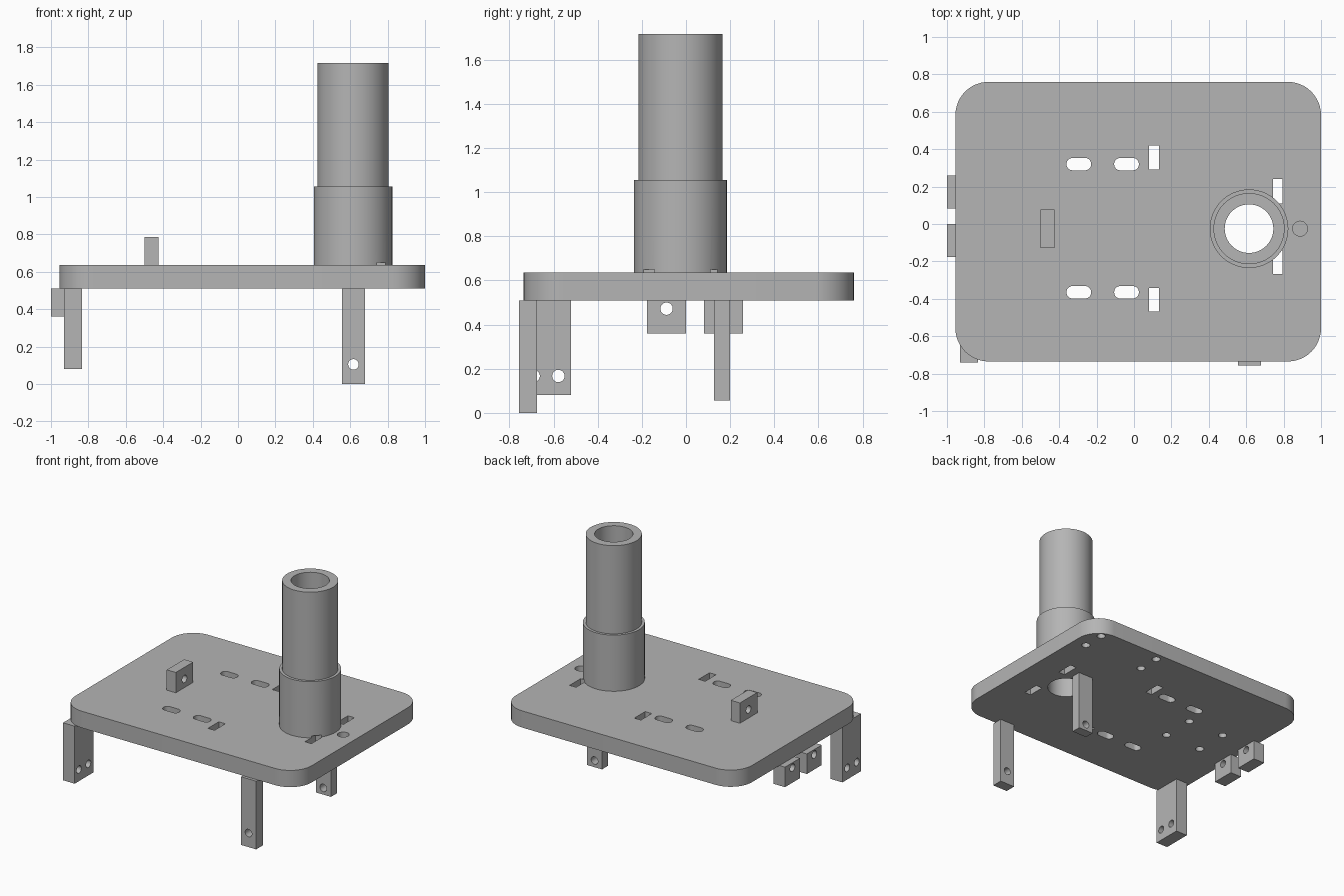
import bpy, bmesh, math
from mathutils import Matrix, Vector

cube = bpy.data.objects.get("Cube")
if cube:
    bpy.data.objects.remove(cube)

grey = bpy.data.materials.new("plain grey")
grey.use_nodes = True
grey.diffuse_color = (0.46, 0.46, 0.46, 1)
grey.node_tree.nodes["Principled BSDF"].inputs["Base Color"].default_value = (0.46, 0.46, 0.46, 1)

BOTTOM, TOP = 0.51, 0.635          # plate heights
TUBE_X, TUBE_Y, BORE = 0.615, -0.025, 0.13


def make(name, bm):
    bmesh.ops.recalc_face_normals(bm, faces=bm.faces)
    mesh = bpy.data.meshes.new(name)
    bm.to_mesh(mesh)
    bm.free()
    obj = bpy.data.objects.new(name, mesh)
    bpy.context.collection.objects.link(obj)
    mesh.materials.append(grey)
    return obj


def add_box(bm, x, y, z):
    """Box from three (low, high) ranges."""
    size = [b - a for a, b in (x, y, z)]
    mid = Vector([(a + b) / 2 for a, b in (x, y, z)])
    bmesh.ops.create_cube(bm, size=1, matrix=Matrix.Translation(mid) @ Matrix.Diagonal((*size, 1)))


def add_rod(bm, centre, radius, length, axis="Z", sides=32):
    turn = {"X": Matrix.Rotation(math.pi / 2, 4, "Y"),
            "Y": Matrix.Rotation(math.pi / 2, 4, "X"), "Z": Matrix.Identity(4)}[axis]
    bmesh.ops.create_cone(bm, cap_ends=True, segments=sides, radius1=radius, radius2=radius,
                          depth=length, matrix=Matrix.Translation(centre) @ turn)


def add_rounded(bm, x, y, z, radius, steps=12):
    """Upright prism with rounded corners."""
    corners = [(x[1], y[1], 1, 1), (x[0], y[1], -1, 1), (x[0], y[0], -1, -1), (x[1], y[0], 1, -1)]
    verts = []
    for quarter, (cx, cy, sx, sy) in enumerate(corners):
        for i in range(steps + 1):
            a = (quarter + i / steps) * math.pi / 2
            verts.append(bm.verts.new((cx - sx * radius + radius * math.cos(a),
                                       cy - sy * radius + radius * math.sin(a), z[0])))
    face = bm.faces.new(verts)
    new = bmesh.ops.extrude_face_region(bm, geom=[face])["geom"]
    bmesh.ops.translate(bm, vec=(0, 0, z[1] - z[0]),
                        verts=[v for v in new if isinstance(v, bmesh.types.BMVert)])


def cut(obj, cutter_bm):
    """Subtract the cutter and bake the result into the part."""
    cutter = make("cutter", cutter_bm)
    cutter.hide_render = True
    mod = obj.modifiers.new("cut", "BOOLEAN")
    mod.operation, mod.solver, mod.object = "DIFFERENCE", "EXACT", cutter
    bpy.context.view_layer.update()
    graph = bpy.context.evaluated_depsgraph_get()
    mesh = bpy.data.meshes.new_from_object(obj.evaluated_get(graph))
    obj.modifiers.clear()
    obj.data = mesh
    bpy.data.objects.remove(cutter)


def smooth(obj):
    bpy.ops.object.select_all(action="DESELECT")
    obj.select_set(True)
    bpy.context.view_layer.objects.active = obj
    bpy.ops.object.shade_smooth_by_angle(angle=math.radians(30))


def drilled_block(name, x, y, z, axis, holes):
    """Box with round holes drilled right through along one axis."""
    bm = bmesh.new()
    add_box(bm, x, y, z)
    obj = make(name, bm)
    tool = bmesh.new()
    for centre in holes:
        add_rod(tool, centre, 0.028, 0.4, axis)
    cut(obj, tool)
    smooth(obj)


def add_tube_slots(bm):
    for y in ((0.11, 0.24), (-0.268, -0.142)):
        add_box(bm, (0.742, 0.795), y, (0.4, 0.65))


# Base plate with rounded corners
bm = bmesh.new()
add_rounded(bm, (-0.955, 1.0), (-0.735, 0.76), (BOTTOM, TOP), 0.178)
plate = make("base_plate", bm)

# Slots, bore and blind screw holes in the plate
tool = bmesh.new()
add_rod(tool, (TUBE_X, TUBE_Y, 0.57), BORE, 0.5, sides=64)
add_tube_slots(tool)
for y in (0.32, -0.365):
    for x in (-0.295, -0.04):
        add_rounded(tool, (x - 0.066, x + 0.066), (y - 0.033, y + 0.033), (0.4, 0.8), 0.032, 8)
for y in (0.355, -0.405):
    add_box(tool, (0.08, 0.134), (y - 0.064, y + 0.064), (0.4, 0.8))
add_rod(tool, (0.888, TUBE_Y, 0.66), 0.04, 0.16)
for xs, ys in (((0.38, 0.895), (0.53, 0.7)), ((-0.685, -0.375), (-0.085, 0.17))):
    for x in xs:
        for y in ys:
            add_rod(tool, (x, y, 0.49), 0.03, 0.18)
cut(plate, tool)
smooth(plate)

# Stepped hollow column
bm = bmesh.new()
profile = [(BORE, TOP), (0.21, TOP), (0.21, 1.055), (0.19, 1.055), (0.19, 1.715), (BORE, 1.715)]
ring = [bm.verts.new((TUBE_X + r, TUBE_Y, z)) for r, z in profile]
edges = [bm.edges.new((ring[i], ring[(i + 1) % len(ring)])) for i in range(len(ring))]
bmesh.ops.spin(bm, geom=ring + edges, cent=(TUBE_X, TUBE_Y, 0), axis=(0, 0, 1),
               angle=math.tau, steps=64, use_merge=True)
bmesh.ops.remove_doubles(bm, verts=bm.verts, dist=0.0005)
column = make("column", bm)
tool = bmesh.new()
add_tube_slots(tool)
cut(column, tool)
smooth(column)

# Legs below the plate
drilled_block("front_leg", (0.555, 0.68), (-0.757, -0.675), (0, BOTTOM), "Y", [(0.617, -0.715, 0.105)])
drilled_block("middle_leg", (0.555, 0.68), (0.127, 0.2), (0.055, BOTTOM), "Y", [(0.617, 0.16, 0.105)])
drilled_block("corner_leg", (-0.93, -0.833), (-0.74, -0.52), (0.08, BOTTOM), "X",
              [(-0.88, -0.578, 0.167), (-0.88, -0.69, 0.167)])

# Small hanging lugs and the upright lug
for name, y in (("front_lug", -0.088), ("rear_lug", 0.17)):
    drilled_block(name, (-1, -0.905), (y - 0.088, y + 0.088), (0.36, BOTTOM), "X", [(-0.95, y, 0.472)])
drilled_block("top_lug", (-0.5, -0.425), (-0.128, 0.077), (TOP, 0.787), "X", [(-0.46, -0.025, 0.7)])
